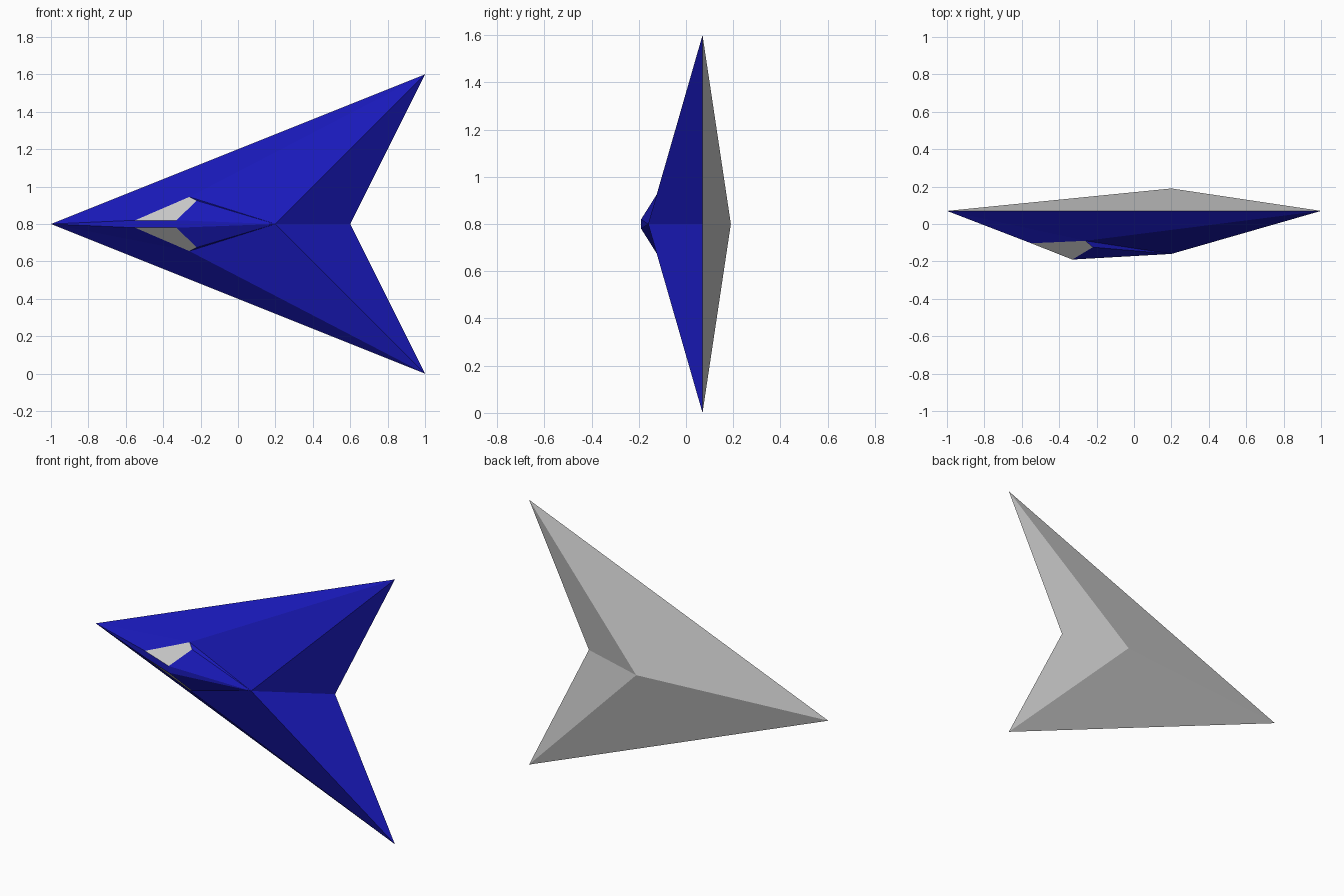
import bpy, bmesh

if "Cube" in bpy.data.objects:
    bpy.data.objects.remove(bpy.data.objects["Cube"])

# Shared corner points of the upper half (z measured from the centre plane)
nose, tip, notch = (-1, 0.07, 0), (1, 0.07, 0.8), (0.6, 0.07, 0)
keel, peak = (0.2, 0.19, 0), (0.2, -0.16, 0)
sill_front, ridge = (-0.55, -0.103, 0.02), (-0.33, -0.19, 0.02)
roof_rear, sill_rear = (-0.22, -0.124, 0.125), (-0.26, -0.09, 0.145)
mid_front, mid_ridge = (-0.55, -0.103, 0), (-0.33, -0.19, 0)

blue = bpy.data.materials.new("deep_blue")
blue.diffuse_color = (0.01, 0.01, 0.5, 1)
blue.use_nodes = True
blue.node_tree.nodes["Principled BSDF"].inputs["Base Color"].default_value = blue.diffuse_color


def shell(name, polys, facing, mat=None):
    """Flat panels facing -y or +y, mirrored across the centre plane."""
    bm = bmesh.new()
    for poly in polys:
        f = bm.faces.new([bm.verts.new(p) for p in poly])
        f.normal_update()
        if f.normal.y * facing < 0:
            f.normal_flip()
    bmesh.ops.remove_doubles(bm, verts=bm.verts, dist=1e-4)
    me = bpy.data.meshes.new(name)
    bm.to_mesh(me)
    bm.free()
    ob = bpy.data.objects.new(name, me)
    bpy.context.collection.objects.link(ob)
    ob.location.z = 0.8
    m = ob.modifiers.new("mirror", 'MIRROR')
    m.use_axis = (False, False, True)
    if mat:
        me.materials.append(mat)
    return ob


# Wings: front panels of the swept hull
shell("wings", [(nose, tip, sill_rear), (sill_rear, tip, peak),
                (tip, notch, peak)], -1, blue)

# Canopy: nose strip, roof and side panels around the windows
shell("canopy", [(nose, sill_front, mid_front),
                 (mid_front, sill_front, ridge, mid_ridge),
                 (mid_ridge, ridge, peak),
                 (nose, sill_front, sill_rear),
                 (ridge, roof_rear, peak),
                 (roof_rear, sill_rear, peak)], -1, blue)

# Cockpit windows
shell("windows", [(sill_front, ridge, roof_rear, sill_rear)], -1)

# Underside: faceted back of the hull
shell("underside", [(nose, tip, keel), (tip, notch, keel)], 1)
